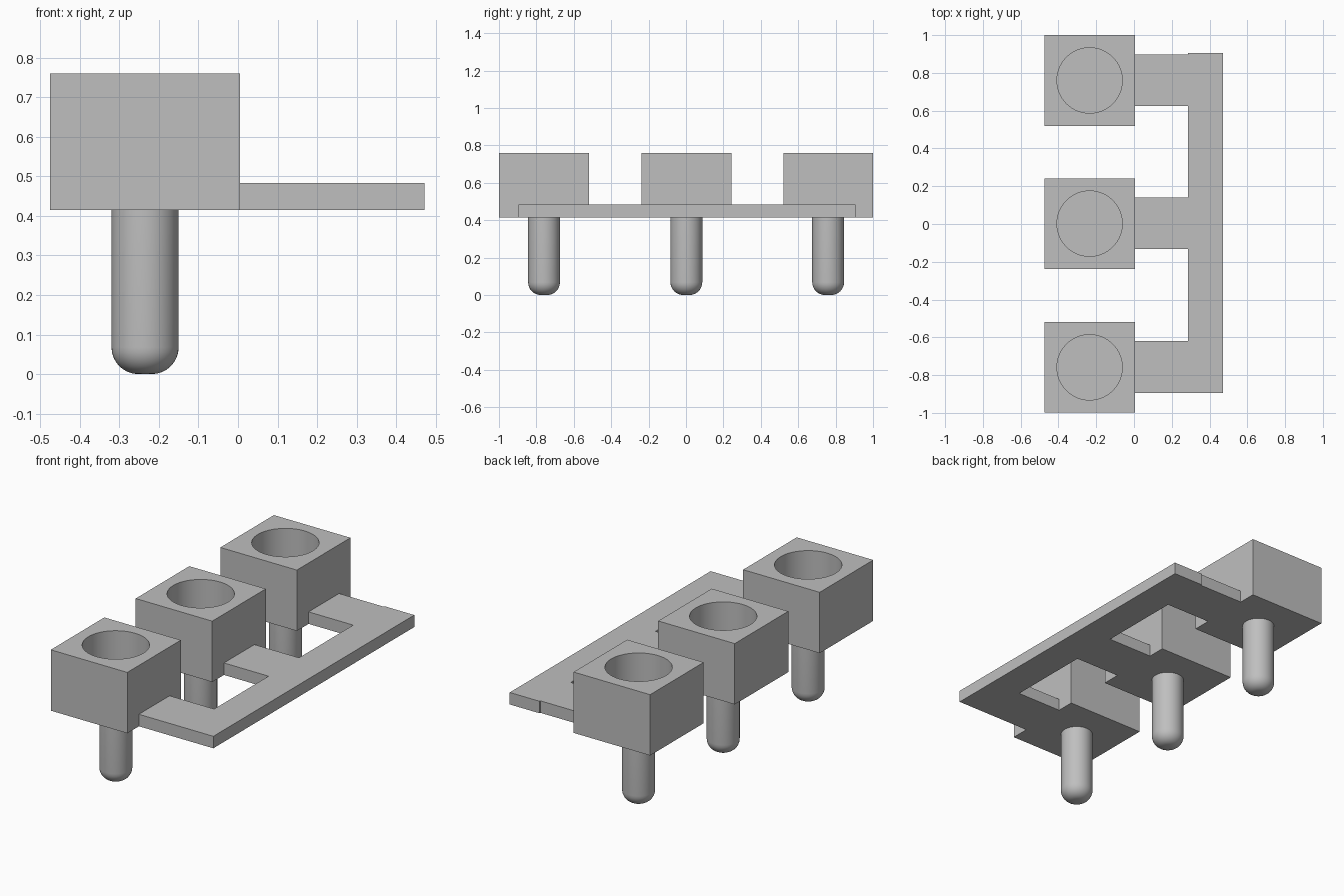
import bpy, bmesh, math

cube = bpy.data.objects.get("Cube")
if cube:
    bpy.data.objects.remove(cube, do_unlink=True)

grey = bpy.data.materials.new("plain grey")
grey.use_nodes = True
colour = (0.52, 0.52, 0.52, 1)
grey.diffuse_color = colour
grey.node_tree.nodes["Principled BSDF"].inputs["Base Color"].default_value = colour

PLATE_LOW, PLATE_TOP, BLOCK_TOP = 0.415, 0.483, 0.76
POST_X, SIDE = -0.235, 0.48
CENTRES = {"front": -0.759, "middle": 0.002, "back": 0.76}


def add_object(name, bm):
    bmesh.ops.recalc_face_normals(bm, faces=bm.faces)
    mesh = bpy.data.meshes.new(name)
    bm.to_mesh(mesh)
    bm.free()
    mesh.materials.append(grey)
    obj = bpy.data.objects.new(name, mesh)
    bpy.context.collection.objects.link(obj)
    return obj


def activate(obj):
    bpy.ops.object.select_all(action='DESELECT')
    obj.select_set(True)
    bpy.context.view_layer.objects.active = obj


def smooth(obj):
    activate(obj)
    bpy.ops.object.shade_smooth_by_angle(angle=math.radians(35))


def socket_block(name, y):
    # Square block with a blind round socket in its top
    bpy.ops.mesh.primitive_cube_add(
        size=1, location=(POST_X, y, (PLATE_LOW + BLOCK_TOP) / 2))
    block = bpy.context.object
    block.name = name
    block.scale = (SIDE, SIDE, BLOCK_TOP - PLATE_LOW)
    block.data.materials.append(grey)
    bpy.ops.object.transform_apply(location=False, rotation=False, scale=True)
    bpy.ops.mesh.primitive_cylinder_add(
        vertices=64, radius=0.173, depth=1,
        location=(POST_X, y, PLATE_TOP + 0.5))
    cutter = bpy.context.object
    cutter.hide_render = True
    cutter.data.materials.append(grey)
    activate(block)
    cut = block.modifiers.new("socket", 'BOOLEAN')
    cut.operation = 'DIFFERENCE'
    cut.solver = 'EXACT'
    cut.object = cutter
    bpy.ops.object.modifier_apply(modifier=cut.name)
    bpy.data.objects.remove(cutter, do_unlink=True)
    smooth(block)


def pin(name, y, radius=0.085, fillet=0.068):
    # Round pin with a filleted lower end, turned from a profile
    profile = [(0, 0)]
    for i in range(9):
        a = math.pi / 2 * i / 8
        profile.append((radius - fillet + fillet * math.sin(a),
                        fillet - fillet * math.cos(a)))
    profile += [(radius, PLATE_LOW), (0, PLATE_LOW)]
    bm = bmesh.new()
    verts = [bm.verts.new((r, 0, z)) for r, z in profile]
    edges = [bm.edges.new(pair) for pair in zip(verts, verts[1:])]
    bmesh.ops.spin(bm, geom=verts + edges, cent=(0, 0, 0), axis=(0, 0, 1),
                   angle=2 * math.pi, steps=48, use_merge=True)
    bmesh.ops.remove_doubles(bm, verts=bm.verts, dist=0.0001)
    obj = add_object(name, bm)
    obj.location = (POST_X, y, 0)
    smooth(obj)


def comb_plate():
    # Flat bar with three arms reaching to the blocks
    inner, outer, tip = 0.285, 0.472, 0.005
    outline = [(outer, -0.895), (outer, 0.905), (inner, 0.905)]
    for low, high in ((0.625, 0.898), (-0.133, 0.14), (-0.895, -0.62)):
        outline += [(inner, high), (tip, high), (tip, low), (inner, low)]
    outline.pop()
    bm = bmesh.new()
    face = bm.faces.new([bm.verts.new((x, y, PLATE_LOW)) for x, y in outline])
    grown = bmesh.ops.extrude_face_region(bm, geom=[face], use_keep_orig=True)
    top = [g for g in grown["geom"] if isinstance(g, bmesh.types.BMVert)]
    bmesh.ops.translate(bm, verts=top, vec=(0, 0, PLATE_TOP - PLATE_LOW))
    add_object("comb_plate", bm)


comb_plate()
for place, y in CENTRES.items():
    socket_block(place + "_socket_block", y)
    pin(place + "_pin", y)
